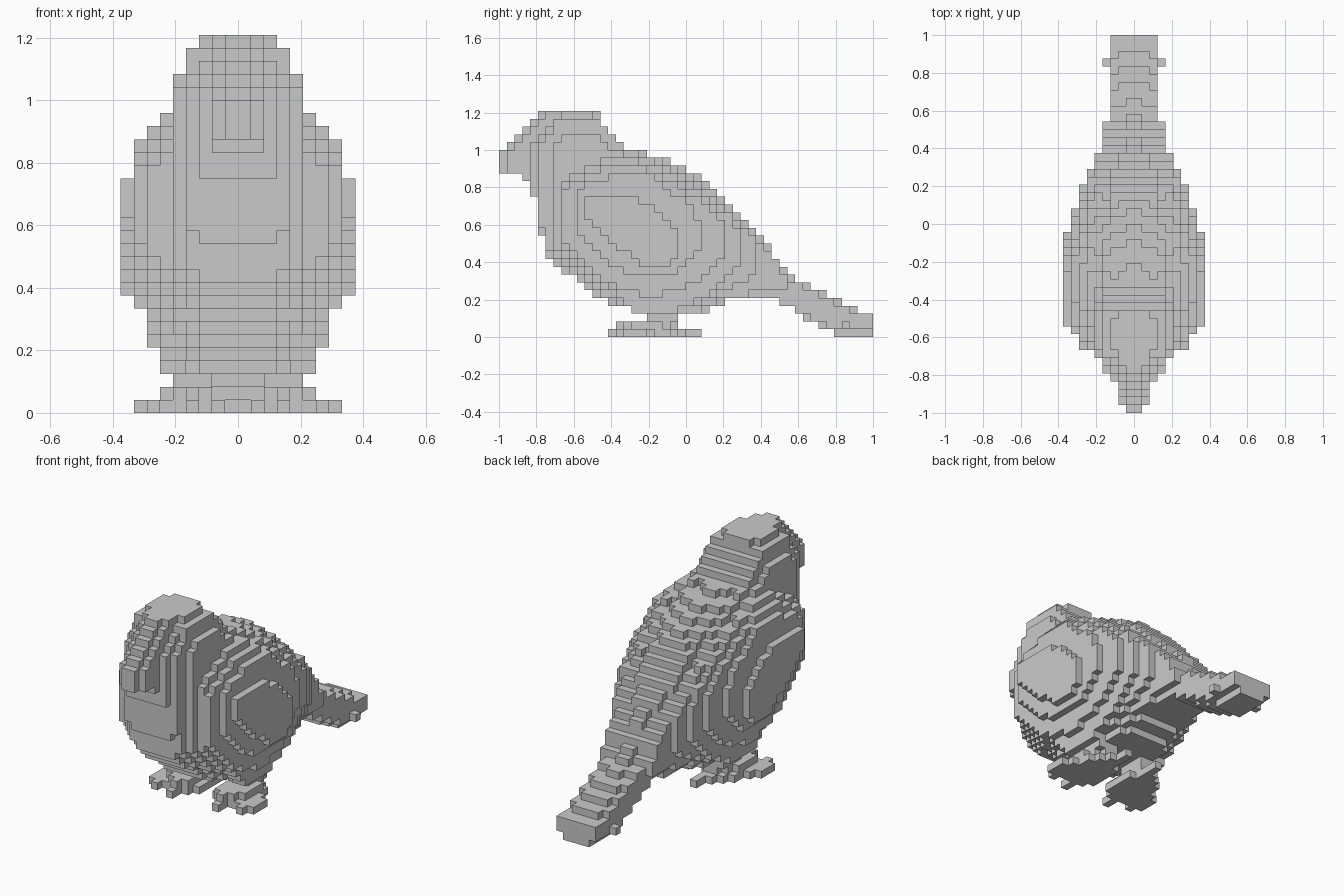
import bpy
import bmesh

UNIT = 1 / 24          # edge length of one block
LENGTH = 48            # blocks from beak to tail

default = bpy.data.objects.get("Cube")
if default:
    bpy.data.objects.remove(default, do_unlink=True)

SHADE = (0.59, 0.59, 0.59, 1)
grey = bpy.data.materials.new("plain grey")
grey.use_nodes = True
grey.diffuse_color = SHADE
grey.node_tree.nodes["Principled BSDF"].inputs["Base Color"].default_value = SHADE


def inside(u, v, outline):
    """Even-odd test of a point against a closed outline."""
    hit = False
    for (a, b), (c, d) in zip(outline, outline[1:] + outline[:1]):
        if (b > v) != (d > v) and u < a + (v - b) * (c - a) / (d - b):
            hit = not hit
    return hit


def filled(outline):
    """All grid cells whose centre lies inside the outline."""
    us, vs = zip(*outline)
    return [(u, v)
            for u in range(int(min(us)), int(max(us)) + 1)
            for v in range(int(min(vs)), int(max(vs)) + 1)
            if inside(u + 0.5, v + 0.5, outline)]


def mirrored(cells):
    return {(-1 - i, j, k) for i, j, k in cells}


def side_layer(column, outline):
    """A side profile one block thick, on both sides of the middle."""
    half = {(column, j, k) for j, k in filled(outline)}
    return half | mirrored(half)


def core_outline(face_top, crown_front, crown_back, drop, lift):
    """Full side profile; outer columns get a rounder crown, back and tail."""
    head = [(4, face_top), (crown_front, 29), (crown_back, 29), (crown_back, 28), (13, 28)]
    back = [(17, 24), (21, 23), (25, 21), (28, 19), (35, 11), (37, 8), (39, 7), (48, 2.8)]
    tail = [(48, lift), (43.5, lift), (37, 4), (35, 5), (30, 5)]
    belly = [(26, 3), (18, 3), (13, 5), (8, 8.7), (6, 11), (6, 13), (5, 13), (5, 18), (4, 18)]
    return head + [(j, k - drop) for j, k in back] + tail + belly


def build(name, cells, occupied):
    """Mesh the exposed sides of a set of blocks."""
    bm = bmesh.new()
    corners = {}

    def corner(p):
        key = tuple(p)
        if key not in corners:
            x, y, z = key
            corners[key] = bm.verts.new((x * UNIT, (y - LENGTH / 2) * UNIT, z * UNIT))
        return corners[key]

    for cell in sorted(cells):
        for axis in range(3):
            for step in (-1, 1):
                near = list(cell)
                near[axis] += step
                if tuple(near) in occupied:
                    continue
                a, b = [0, 0, 0], [0, 0, 0]
                a[(axis + 1) % 3] = 1
                b[(axis + 2) % 3] = 1
                origin = list(cell)
                origin[axis] += max(step, 0)
                ring = [(0, 0), (1, 0), (1, 1), (0, 1)][::step]
                bm.faces.new([corner([origin[n] + s * a[n] + t * b[n] for n in range(3)])
                              for s, t in ring])
    mesh = bpy.data.meshes.new(name)
    bm.to_mesh(mesh)
    bm.free()
    mesh.materials.append(grey)
    obj = bpy.data.objects.new(name, mesh)
    bpy.context.collection.objects.link(obj)


# Body core: head, back and tail
body = side_layer(0, core_outline(27.9, 5, 13, 0, 0))
body |= side_layer(1, core_outline(26.5, 6.2, 13, 0.3, 0))
body |= side_layer(2, core_outline(25, 8.2, 12, 0.5, 1))

# Body layers, each one block further out
body |= side_layer(3, [
    (5, 14), (5, 24), (7, 27), (8, 28), (12, 28), (16, 24.6), (20, 22.4), (25, 19.9),
    (35, 10.3), (37, 7.5), (37, 6), (30, 5.3), (26, 3.5), (19, 3), (14, 5), (8, 9.3),
    (7, 11), (6, 12), (6, 14)])
body |= side_layer(4, [
    (7, 12), (7, 24), (8, 26), (12, 26), (17, 23), (24, 20), (30, 16), (33, 12),
    (33, 8), (29, 6), (25, 4), (22, 3), (18, 3), (14, 6), (9, 9)])
body |= side_layer(5, [
    (8, 11), (8, 20), (10, 21), (14, 23), (17, 23), (21, 21.5), (25, 19.2), (30, 15.2),
    (31, 13), (31, 9), (26, 5), (22, 3), (18, 3), (13, 7)])
body |= side_layer(6, [
    (8, 13), (8, 18), (10, 20), (14, 22), (18, 22), (22, 20), (27, 16.7), (29, 14),
    (29, 10), (25, 7), (20, 5), (16, 6), (11, 9)])
body |= side_layer(7, [
    (10, 14), (10, 19), (15, 21), (19, 21), (21, 19.5), (24, 17.5), (26, 14), (26, 11),
    (24, 9), (22, 8), (17, 8), (13, 10)])
body |= side_layer(8, [
    (11, 15), (11, 17), (12, 18), (17, 18), (20, 16.5), (23, 13.5), (23, 10), (22, 9),
    (19, 9), (15, 11.5)])

# Beak: a narrow ridge with a shorter, wider base
beak = side_layer(0, [(0, 21), (0, 23.6), (4, 27.6), (4, 20), (3, 20), (3, 21)])
beak |= side_layer(1, [(1, 21), (1, 23.6), (4, 26.6), (4, 20), (3, 20), (3, 21)])

# Tail studs
studs = {(3, 44, 1)}
studs |= mirrored(studs)

# Foot: splayed sole with a front toe, an outer toe and a heel, then ankle and leg
sole = [(3, 16), (3, 14), (4, 14), (4, 16), (6, 16), (6, 15), (7, 15), (7, 16), (8, 16),
        (8, 19), (6, 20), (6, 22), (4, 23), (3, 26), (1.6, 26), (1.6, 22), (1, 20),
        (1, 18), (2, 17)]
ankle = [(3, 15), (4, 15), (5, 17), (6, 17), (6, 20), (4, 23), (2, 23), (2, 17)]
leg = [(2, 19), (5, 19), (5, 23), (2, 23)]
left_foot = {(i, j, k) for k, part in enumerate((sole, ankle, leg)) for i, j in filled(part)}

parts = {
    "body": body,
    "beak": beak - body,
    "tail_studs": studs - body,
    "left_foot": left_foot - body,
    "right_foot": mirrored(left_foot) - body,
}
everything = set().union(*parts.values())
for part_name, part_cells in parts.items():
    build(part_name, part_cells, everything)
